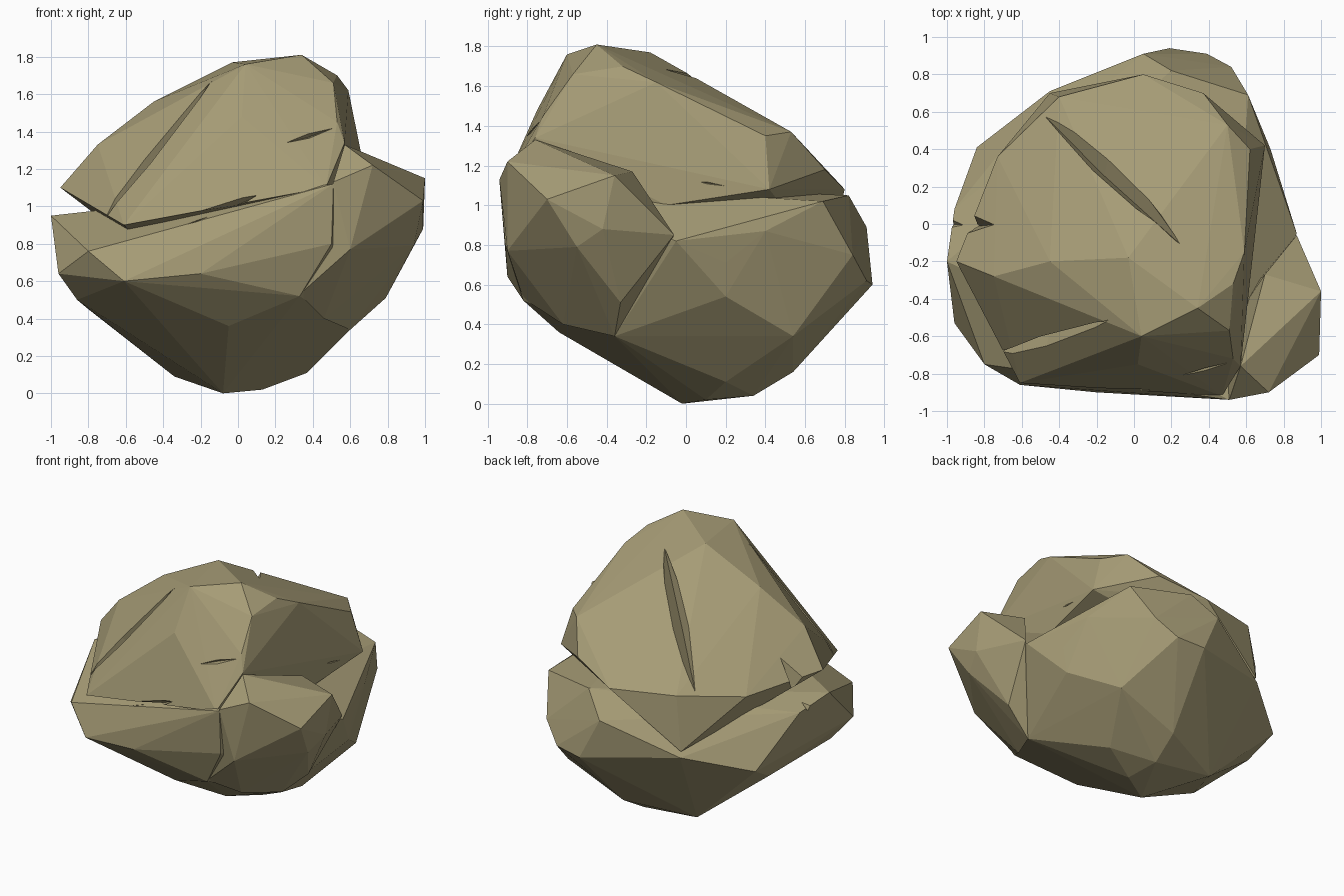
import bpy, bmesh
from mathutils import Vector

stone = bpy.data.materials.new("stone")
stone.diffuse_color = (0.38, 0.33, 0.18, 1)


def hull(name, points):
    """Flat-faced convex chunk around a few corner points."""
    bm = bmesh.new()
    for p in points:
        bm.verts.new(p)
    res = bmesh.ops.convex_hull(bm, input=bm.verts)
    junk = set(res["geom_interior"]) | set(res["geom_unused"])
    bmesh.ops.delete(bm, geom=[g for g in junk if isinstance(g, bmesh.types.BMVert)], context='VERTS')
    bmesh.ops.recalc_face_normals(bm, faces=bm.faces)
    me = bpy.data.meshes.new(name)
    bm.to_mesh(me)
    bm.free()
    me.materials.append(stone)
    ob = bpy.data.objects.new(name, me)
    bpy.context.collection.objects.link(ob)
    return ob


def combine(target, other, operation):
    """Apply a boolean and discard the helper."""
    mod = target.modifiers.new("bool", 'BOOLEAN')
    mod.operation, mod.object, mod.solver = operation, other, 'EXACT'
    bpy.context.view_layer.objects.active = target
    bpy.ops.object.modifier_apply(modifier=mod.name)
    bpy.data.objects.remove(other)


def crevice(p, q, out, width, depth):
    """Narrow wedge cut running from p to q, opening along out."""
    p, q, out = Vector(p), Vector(q), Vector(out).normalized()
    side = (q - p).cross(out).normalized() * width
    mid = p.lerp(q, 0.45)
    lift = out * 0.12
    cutter = hull("cutter", [p + lift, q + lift, p, q, mid - out * depth,
                             mid + lift + side, mid + lift - side])
    combine(rock, cutter, 'DIFFERENCE')


# Broad belly with a tapered foot
rock = hull("rock", [
    (-0.08, -0.02, 0), (0.13, 0.10, 0.02), (0.10, 0.34, 0.04), (0.37, 0.20, 0.11),
    (-0.34, 0.36, 0.09), (0.12, 0.54, 0.16), (0.56, 0.54, 0.34), (-0.05, -0.64, 0.36),
    (0.60, -0.36, 0.34), (-0.58, -0.30, 0.34), (-0.62, 0.26, 0.34), (-0.86, -0.42, 0.50),
    (-0.80, 0.20, 0.45), (0.74, 0.20, 0.54), (-0.10, -0.27, 0.18),
    (-0.61, -0.86, 0.60), (-0.20, -0.90, 0.64), (0.33, -0.82, 0.52), (-0.96, -0.53, 0.64),
    (0.19, 0.94, 0.60), (0.39, 0.91, 0.62), (0.52, 0.84, 0.75), (0.05, 0.91, 0.89),
    (0.61, 0.69, 1.02), (0.73, 0.40, 0.87), (0.77, 0.20, 0.71), (0.87, -0.05, 0.82),
    (-0.45, 0.71, 0.68), (-0.84, 0.41, 0.57), (-0.96, 0.08, 0.90), (-1.0, -0.20, 0.95),
    (-0.80, -0.75, 0.76), (0.50, -0.91, 0.80), (0.51, -0.94, 1.12), (0.20, 0.82, 1.05)])

# Tall leaning crown
crown = hull("crown", [
    (0.34, -0.45, 1.81), (-0.03, -0.18, 1.77), (0.04, -0.60, 1.76), (0.51, -0.57, 1.66),
    (0.53, -0.32, 1.70), (0.59, -0.15, 1.62), (0.02, -0.75, 1.48), (0.53, -0.72, 1.45),
    (0.57, -0.76, 1.34), (-0.45, -0.20, 1.56), (-0.75, -0.28, 1.33), (-0.95, -0.20, 1.10),
    (0.60, 0.13, 1.48), (0.62, 0.40, 1.35), (0.50, 0.53, 1.37), (0.37, 0.70, 1.18),
    (0.05, 0.80, 1.08), (-0.40, 0.68, 1.10), (-0.73, 0.36, 1.06), (0.70, 0.42, 1.08),
    (-0.61, -0.85, 0.90), (0.47, -0.92, 1.10), (-0.45, 0.70, 0.72), (0.64, -0.10, 1.0)])

# Shoulder lobe jutting out on the right
lobe = hull("lobe", [
    (1.0, -0.36, 1.15), (0.99, -0.70, 1.03), (0.99, -0.42, 0.88), (0.72, -0.90, 1.22),
    (0.57, -0.76, 1.33), (0.51, -0.94, 1.13), (0.70, -0.27, 1.17), (0.94, -0.55, 0.79),
    (0.60, -0.90, 0.77), (0.79, -0.33, 0.51), (0.87, -0.06, 0.85), (0.33, -0.82, 0.53),
    (0.46, -0.62, 0.40), (0.60, -0.36, 0.34)])

combine(rock, crown, 'UNION')
combine(rock, lobe, 'UNION')

# Weathered cracks: front left, front middle, front right, back crease, left nick
crevice((-0.76, -0.70, 0.88), (-0.13, -0.50, 1.66), (-0.5, -0.8, 0.5), 0.07, 0.06)
crevice((-0.48, -0.87, 0.84), (0.10, -0.86, 1.05), (0, -1, 0.3), 0.07, 0.05)
crevice((0.22, -0.83, 1.33), (0.57, -0.74, 1.44), (0, -1, 0.2), 0.06, 0.05)
crevice((-0.52, 0.62, 1.08), (0.26, -0.12, 1.70), (-0.2, 0.6, 0.8), 0.09, 0.05)
crevice((-1.0, 0.0, 0.85), (-0.72, 0.0, 1.28), (-1, 0.2, 0.5), 0.12, 0.06)
# Recess under the right side of the crown
crevice((0.68, -0.16, 1.16), (0.72, 0.44, 1.06), (1, 0.1, 0.1), 0.12, 0.04)

rock.data.shade_flat()
